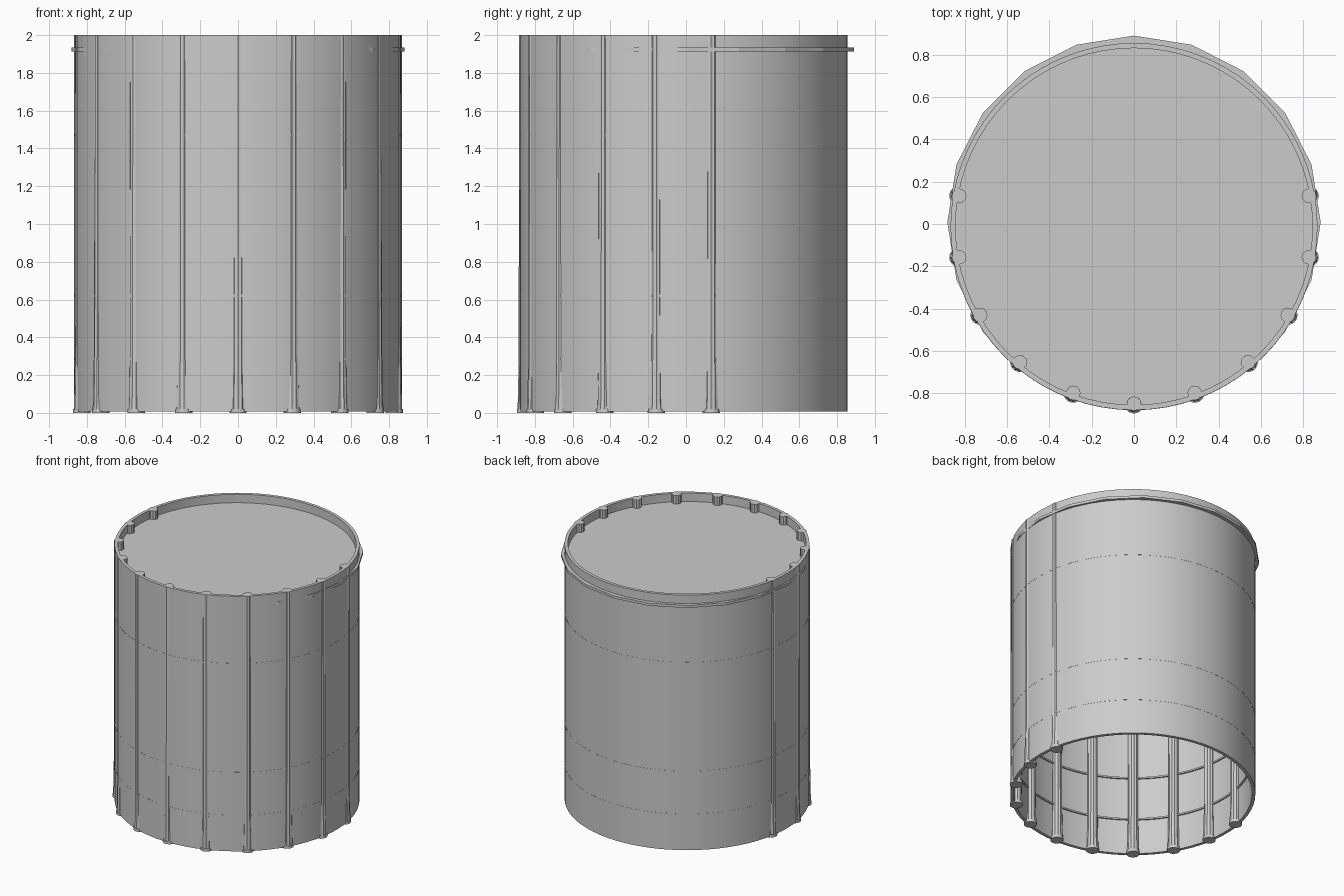
import bpy, bmesh, math

if "Cube" in bpy.data.objects:
    bpy.data.objects.remove(bpy.data.objects["Cube"])

CY = -0.012   # drum axis sits slightly forward of the deck centre


def finish(name, bm, angle=30):
    bmesh.ops.recalc_face_normals(bm, faces=bm.faces)
    me = bpy.data.meshes.new(name)
    bm.to_mesh(me)
    bm.free()
    ob = bpy.data.objects.new(name, me)
    bpy.context.collection.objects.link(ob)
    bpy.ops.object.select_all(action='DESELECT')
    ob.select_set(True)
    bpy.context.view_layer.objects.active = ob
    bpy.ops.object.shade_smooth_by_angle(angle=math.radians(angle))
    return ob


def tube(name, r_in, r_out, z0, z1, n=72):
    bm = bmesh.new()
    rings = []
    for r, z in ((r_out, z0), (r_out, z1), (r_in, z1), (r_in, z0)):
        rings.append([bm.verts.new((r * math.sin(2 * math.pi * i / n),
                                    CY - r * math.cos(2 * math.pi * i / n), z))
                      for i in range(n)])
    for k in range(4):
        a, b = rings[k], rings[(k + 1) % 4]
        for i in range(n):
            j = (i + 1) % n
            bm.faces.new((a[i], a[j], b[j], b[i]))
    return finish(name, bm)


def lathe(bm, profile, x, y, n, flute=0.0):
    """Closed vertical solid; every second vertex is pulled in for flutes."""
    rings = []
    for r, z in profile:
        ring = []
        for i in range(n):
            a = 2 * math.pi * i / n
            rr = r * (1 - flute * (i % 2))
            ring.append(bm.verts.new((x + rr * math.sin(a), y + rr * math.cos(a), z)))
        rings.append(ring)
    for a, b in zip(rings, rings[1:]):
        for i in range(n):
            j = (i + 1) % n
            bm.faces.new((a[i], a[j], b[j], b[i]))
    bm.faces.new(rings[0])
    bm.faces.new(rings[-1])


# Thin open drum wall
tube("drum_wall", 0.843, 0.867, 0.008, 2.0)

# Inner hoops that just break the wall surface
for i, z in enumerate((0.285, 0.62, 1.47)):
    tube(f"hoop_{i + 1}", 0.832, 0.868, z - 0.006, z + 0.006)

# Twenty-sided deck, slightly proud of the wall at the back
bm = bmesh.new()
lathe(bm, [(0.882, 1.914), (0.882, 1.934)], 0, 0.008, 20)
finish("top_deck", bm, 10)

# Fluted columns along the front, 20 degrees apart, with flared feet
for k in range(-5, 6):
    a = math.radians(20 * k)
    x, y = 0.839 * math.sin(a), CY - 0.837 * math.cos(a)
    bm = bmesh.new()
    lathe(bm, [(0.043, 0.02), (0.041, 0.08), (0.037, 0.3), (0.035, 2.0)],
          x, y, 24, 0.08)
    lathe(bm, [(0.046, 0.0), (0.046, 0.02)], x, y, 24)
    finish(f"column_{k + 6}", bm, 15)
